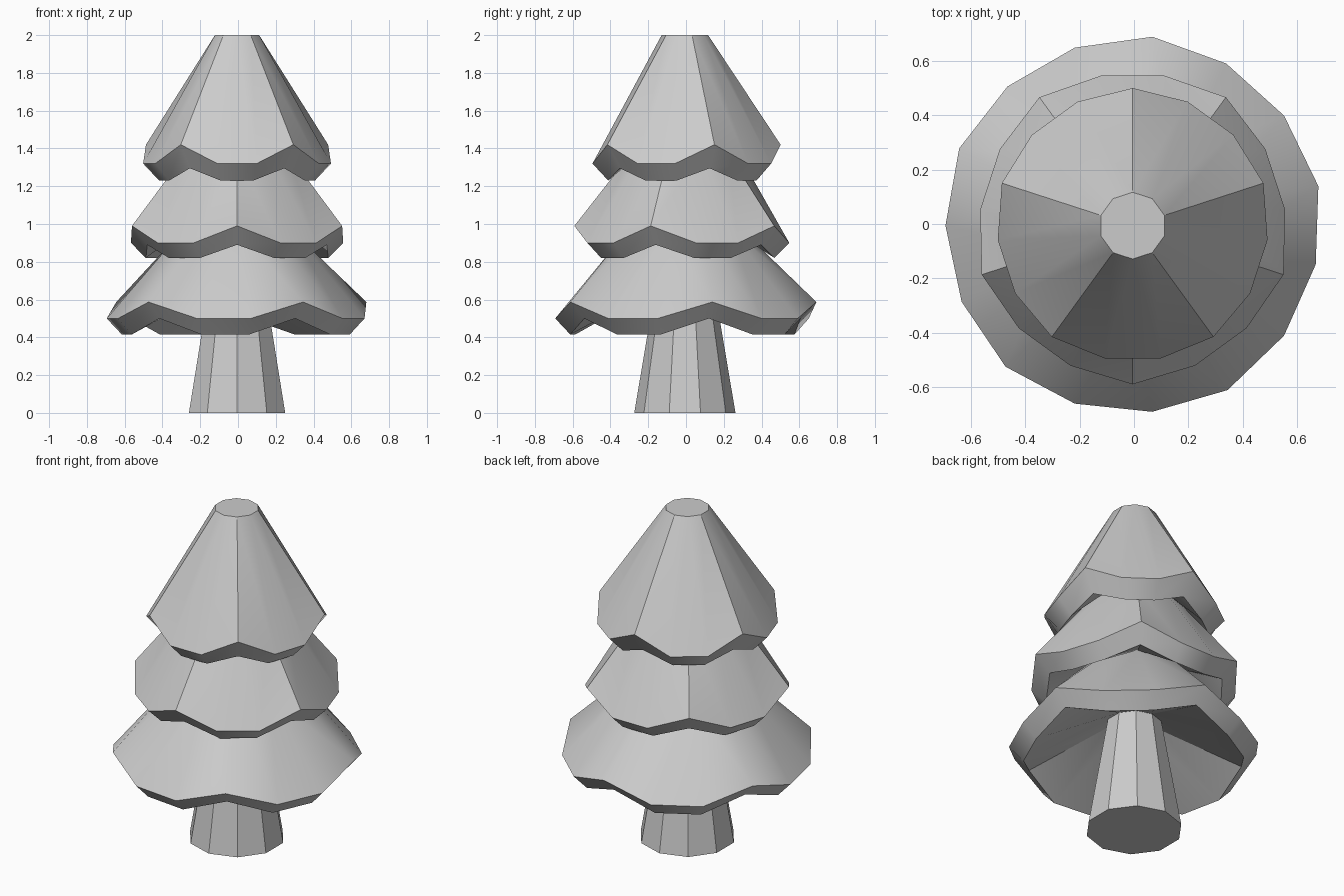
import bpy, bmesh
from math import radians, sin, cos

if "Cube" in bpy.data.objects:
    bpy.data.objects.remove(bpy.data.objects["Cube"])

CX, CY = -0.005, -0.006


def deca(r, z):
    # plain ten-sided ring: list of (angle, radius, height)
    return [(18 + 36 * i, r, z) for i in range(10)]


def wavy(start, peak, low):
    # fifteen-sided ring: every third point is a raised notch
    pts = []
    for i in range(15):
        r, z = peak if i % 3 == 0 else low
        pts.append((start + 24 * i, r, z))
    return pts


def loft(name, rings, cap_bottom=False, cap_top=False):
    bm = bmesh.new()
    vr = [[bm.verts.new((CX + r * cos(radians(a)), CY + r * sin(radians(a)), z))
           for a, r, z in ring] for ring in rings]
    for k in range(len(rings) - 1):
        A, B, va, vb = rings[k], rings[k + 1], vr[k], vr[k + 1]
        na, nb = len(A), len(B)
        if na == nb:
            for i in range(na):
                j = (i + 1) % na
                bm.faces.new((va[i], va[j], vb[j], vb[i]))
            continue
        # stitch rings of different counts by always taking the nearer next point
        i = j = 0
        while i < na or j < nb:
            mid_a = A[0][0] + 360 / na * (i + 0.5)
            mid_b = B[0][0] + 360 / nb * (j + 0.5)
            if j >= nb or (i < na and mid_a <= mid_b):
                bm.faces.new((va[i % na], va[(i + 1) % na], vb[j % nb]))
                i += 1
            else:
                bm.faces.new((va[i % na], vb[(j + 1) % nb], vb[j % nb]))
                j += 1
    if cap_bottom:
        bm.faces.new(vr[0][::-1])
    if cap_top:
        bm.faces.new(vr[-1])
    me = bpy.data.meshes.new(name)
    bm.to_mesh(me)
    bm.free()
    for p in me.polygons:
        p.use_smooth = True
    me.set_sharp_from_angle(angle=radians(35))
    ob = bpy.data.objects.new(name, me)
    bpy.context.collection.objects.link(ob)
    return ob


# rings shared between neighbouring parts
trunk_top = deca(0.155, 0.67)
waist_low = deca(0.30, 0.97)
waist_high = deca(0.28, 1.38)

# trunk
loft("trunk", [deca(0.268, 0), trunk_top], cap_bottom=True)

# foliage tiers: underside, bevelled lip, sloping cone
loft("lower_foliage", [trunk_top,
                       wavy(12, (0.615, 0.50), (0.61, 0.415)),
                       wavy(12, (0.70, 0.587), (0.69, 0.50)),
                       waist_low])
loft("middle_foliage", [waist_low,
                        wavy(-18, (0.50, 0.89), (0.485, 0.82)),
                        wavy(-18, (0.585, 0.99), (0.565, 0.90)),
                        waist_high])
loft("upper_foliage", [waist_high,
                       wavy(18, (0.425, 1.295), (0.415, 1.23)),
                       wavy(18, (0.507, 1.42), (0.50, 1.32)),
                       deca(0.123, 2.0)], cap_top=True)
